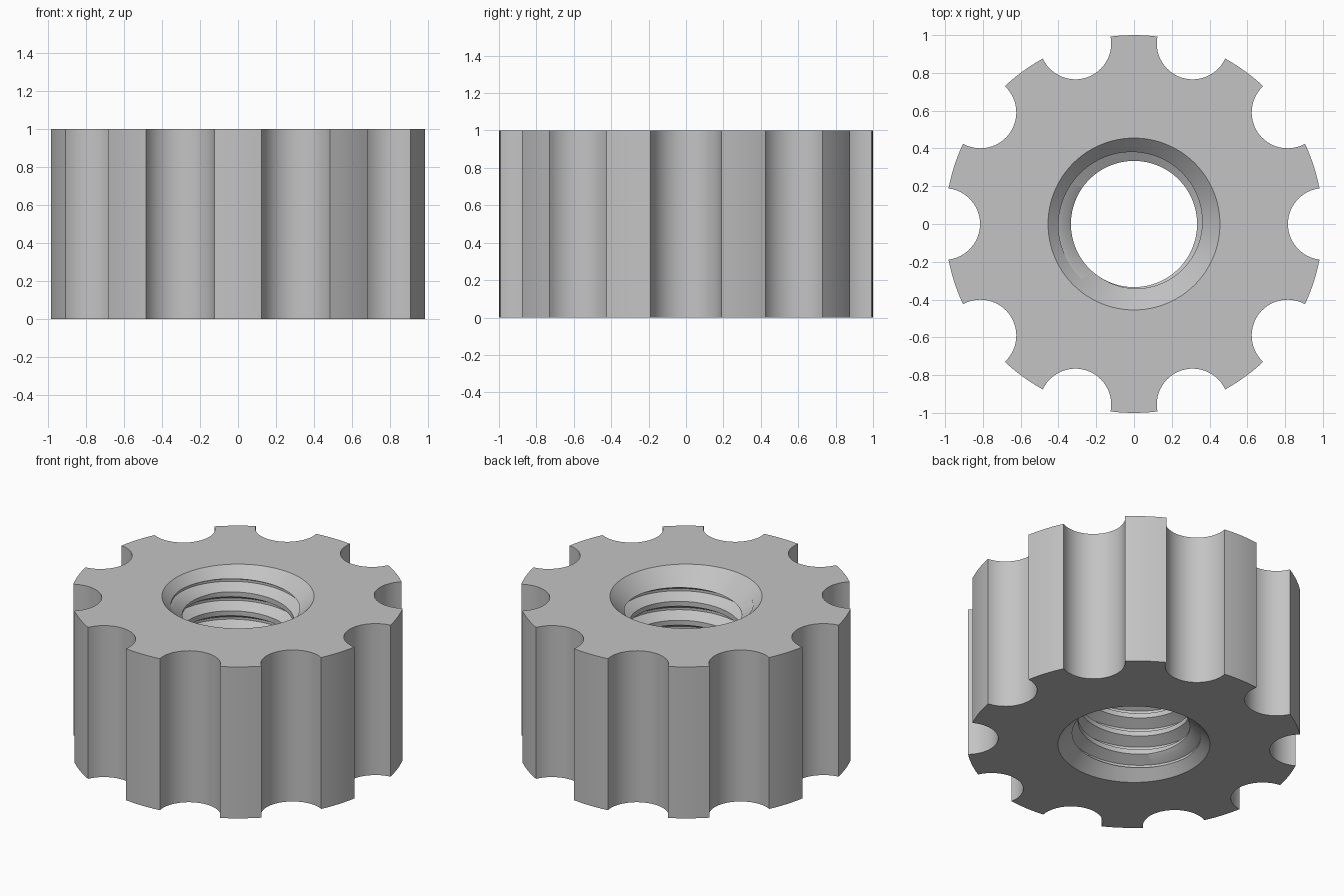
import bpy, bmesh
from math import sin, cos, pi, tau, atan2, acos, radians, floor, tan

cube = bpy.data.objects.get("Cube")
if cube:
    bpy.data.objects.remove(cube, do_unlink=True)

HEIGHT = 1.0
OUTER = 1.0
SCALLOPS = 10
SCALLOP_POS, SCALLOP_R = 1.005, 0.19
PITCH, MAJOR, MINOR = 0.125, 0.401, 0.334
CHAMFER_R = 0.455
SEGMENTS = 120

steel = bpy.data.materials.new("light_grey_metal")
steel.use_nodes = True
GREY = (0.55, 0.55, 0.55, 1)
steel.diffuse_color = GREY
steel.node_tree.nodes["Principled BSDF"].inputs["Base Color"].default_value = GREY


def make_object(name, bm):
    bmesh.ops.recalc_face_normals(bm, faces=bm.faces[:])
    mesh = bpy.data.meshes.new(name)
    bm.to_mesh(mesh)
    bm.free()
    mesh.materials.append(steel)
    obj = bpy.data.objects.new(name, mesh)
    bpy.context.collection.objects.link(obj)
    return obj


def knob_body():
    """Disc with round scallops around the rim, extruded upward."""
    c, r = SCALLOP_POS, SCALLOP_R
    half = acos((OUTER**2 + c * c - r * r) / (2 * OUTER * c))
    start = atan2(OUTER * sin(half), OUTER * cos(half) - c)
    step = tau / SCALLOPS
    points = []
    for k in range(SCALLOPS):
        a = k * step
        # concave scallop
        for i in range(24):
            t = (tau - start) + (2 * start - tau) * i / 24
            x, y = c + r * cos(t), r * sin(t)
            points.append((x * cos(a) - y * sin(a), x * sin(a) + y * cos(a)))
        # convex tooth tip
        for i in range(6):
            t = a + half + (step - 2 * half) * i / 6
            points.append((OUTER * cos(t), OUTER * sin(t)))
    bm = bmesh.new()
    face = bm.faces.new([bm.verts.new((x, y, 0)) for x, y in points])
    top = bmesh.ops.extrude_face_region(bm, geom=[face])["geom"]
    verts = [v for v in top if isinstance(v, bmesh.types.BMVert)]
    bmesh.ops.translate(bm, verts=verts, vec=(0, 0, HEIGHT))
    return make_object("scalloped_nut", bm)


def thread_radius(turn, z):
    """Radius of the truncated 60 degree thread at a height."""
    d = z / PITCH - turn
    d = abs(d - floor(d + 0.5)) * PITCH
    return max(MINOR, min(MAJOR, MAJOR - (d - PITCH / 16) / tan(radians(30))))


def thread_cutter():
    """Threaded rod with flat ends, from helical rows clamped in height."""
    low, high = -0.06, HEIGHT + 0.06
    flat = PITCH / 16
    flank = flat + (MAJOR - MINOR) * tan(radians(30))
    bm = bmesh.new()
    columns = []
    for j in range(SEGMENTS + 1):
        turn = j / SEGMENTS
        column = []
        for n in range(-3, 12):
            for offset in (-flank, -flat, flat, flank):
                z = min(high, max(low, PITCH * (n + turn) + offset))
                r = thread_radius(turn, z)
                column.append(bm.verts.new((r * cos(turn * tau), r * sin(turn * tau), z)))
        columns.append(column)
    for a, b in zip(columns, columns[1:]):
        for i in range(len(a) - 1):
            bm.faces.new((a[i], b[i], b[i + 1], a[i + 1]))
    bmesh.ops.remove_doubles(bm, verts=bm.verts[:], dist=0.0001)
    rim = [e for e in bm.edges if e.is_boundary]
    bmesh.ops.holes_fill(bm, edges=rim, sides=0)
    return make_object("thread_cutter", bm)


def chamfer_cutter(z, direction):
    """45 degree countersink cone opening outward at one end."""
    outside, inside = 0.1, 0.2
    bm = bmesh.new()
    rings = []
    for depth in (-inside, outside):
        rings.append([bm.verts.new(((CHAMFER_R + depth) * cos(t), (CHAMFER_R + depth) * sin(t),
                                    z + direction * depth))
                      for t in ((i + 0.5) * tau / SEGMENTS for i in range(SEGMENTS))])
    for i in range(SEGMENTS):
        k = (i + 1) % SEGMENTS
        bm.faces.new((rings[0][i], rings[0][k], rings[1][k], rings[1][i]))
    for ring in rings:
        bm.faces.new(ring)
    return make_object("chamfer_cutter", bm)


nut = knob_body()
bpy.context.view_layer.objects.active = nut

# Cut the threaded bore and both countersinks
for cutter in (thread_cutter(), chamfer_cutter(HEIGHT, 1), chamfer_cutter(0, -1)):
    cutter.hide_render = True
    mod = nut.modifiers.new("bore", "BOOLEAN")
    mod.operation = "DIFFERENCE"
    mod.solver = "EXACT"
    mod.object = cutter
    bpy.ops.object.modifier_apply(modifier=mod.name)
    bpy.data.objects.remove(cutter, do_unlink=True)

# Smooth curved walls, crisp rims and thread edges
bpy.ops.object.select_all(action="DESELECT")
nut.select_set(True)
bpy.ops.object.shade_smooth_by_angle(angle=radians(25))
